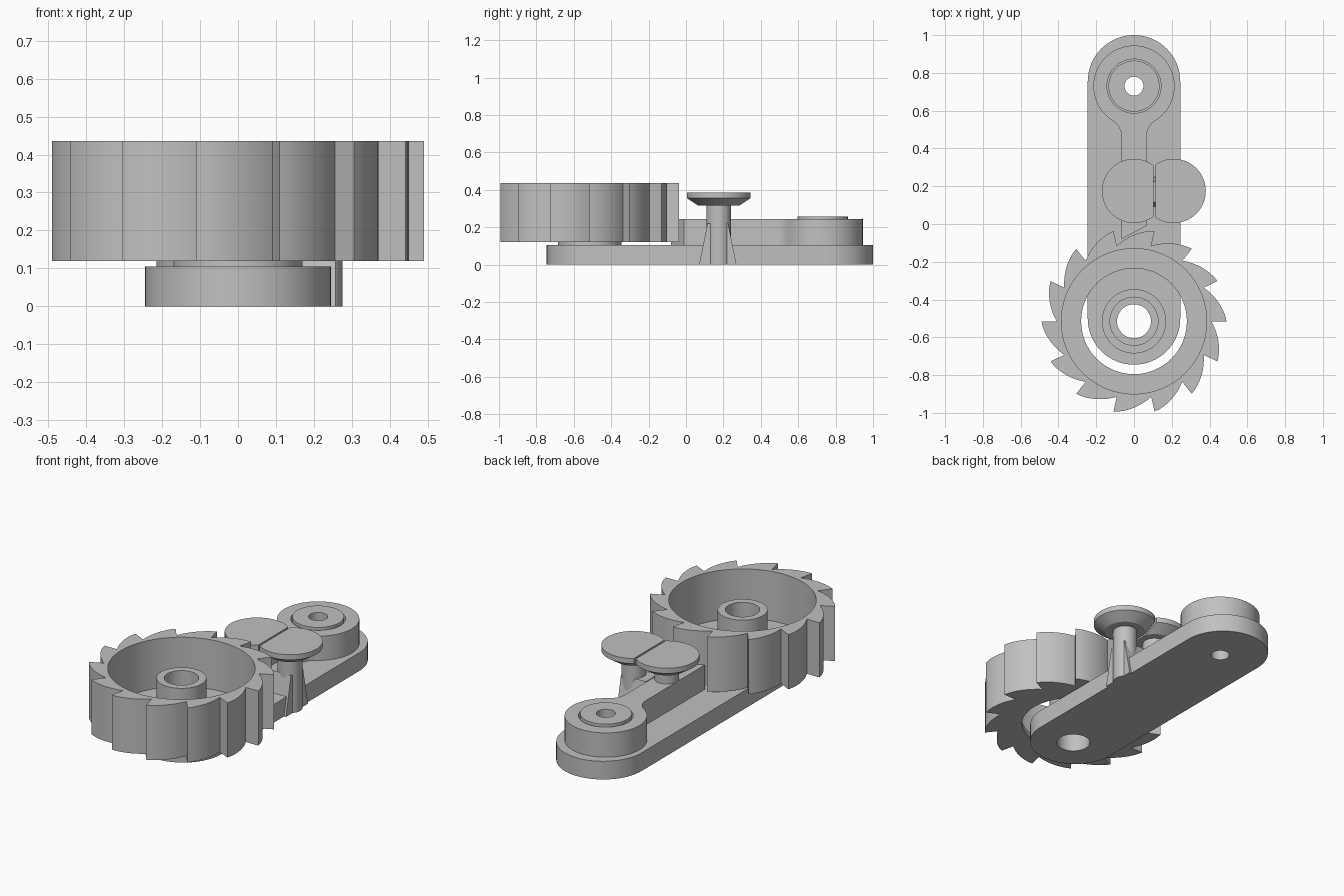
import bpy, bmesh
from math import sin, cos, tau, radians, sqrt, atan2

if "Cube" in bpy.data.objects:
    bpy.data.objects.remove(bpy.data.objects["Cube"], do_unlink=True)

GREY = (0.53, 0.53, 0.53, 1)
mat = bpy.data.materials.new("plain grey")
mat.use_nodes = True
mat.diffuse_color = GREY
mat.node_tree.nodes["Principled BSDF"].inputs["Base Color"].default_value = GREY


def arc(cx, cy, r, a0, a1, n):
    return [(cx + r * cos(a0 + (a1 - a0) * i / n), cy + r * sin(a0 + (a1 - a0) * i / n))
            for i in range(n + 1)]


def circle(cx, cy, r, n=64):
    return arc(cx, cy, r, 0, tau, n)[:-1]


def finish(bm, name, loc=(0, 0, 0)):
    bmesh.ops.remove_doubles(bm, verts=bm.verts, dist=1e-5)
    bmesh.ops.recalc_face_normals(bm, faces=bm.faces)
    me = bpy.data.meshes.new(name)
    bm.to_mesh(me)
    bm.free()
    me.materials.append(mat)
    ob = bpy.data.objects.new(name, me)
    ob.location = loc
    bpy.context.collection.objects.link(ob)
    bpy.ops.object.select_all(action='DESELECT')
    ob.select_set(True)
    bpy.context.view_layer.objects.active = ob
    bpy.ops.object.shade_smooth_by_angle(angle=radians(30))
    return ob


def plate(name, loops, z0, z1):
    """Flat plate: first loop is the outline, the others are holes."""
    bm = bmesh.new()
    edges = []
    for loop in loops:
        vs = [bm.verts.new((x, y, z0)) for x, y in loop]
        edges += [bm.edges.new((vs[i - 1], vs[i])) for i in range(len(vs))]
    bmesh.ops.triangle_fill(bm, edges=edges, use_beauty=True, use_dissolve=False)
    ext = bmesh.ops.extrude_face_region(bm, geom=bm.faces[:], use_keep_orig=True)
    top = [v for v in ext["geom"] if isinstance(v, bmesh.types.BMVert)]
    bmesh.ops.translate(bm, verts=top, vec=(0, 0, z1 - z0))
    return finish(bm, name)


def lathe(name, profile, x, y, hollow=False, cut=None, n=64):
    """Turned part; cut = (x plane, side to remove) in local space."""
    bm = bmesh.new()
    rings = [[bm.verts.new((px, py, z)) for px, py in circle(0, 0, r, n)] for r, z in profile]
    pairs = list(zip(rings, rings[1:])) + ([(rings[-1], rings[0])] if hollow else [])
    for a, b in pairs:
        for i in range(n):
            bm.faces.new((a[i - 1], a[i], b[i], b[i - 1]))
    if not hollow:
        bm.faces.new(rings[0])
        bm.faces.new(rings[-1])
    if cut:
        geom = bm.verts[:] + bm.edges[:] + bm.faces[:]
        bmesh.ops.bisect_plane(bm, geom=geom, plane_co=(cut[0], 0, 0),
                               plane_no=(cut[1], 0, 0), clear_outer=True)
        bmesh.ops.holes_fill(bm, edges=[e for e in bm.edges if e.is_boundary])
    return finish(bm, name, (x, y, 0))


WHEEL_Y, PIVOT_Y = -0.515, 0.73

# Rounded base plate with two through holes
R = 0.245
outline = arc(0, 1 - R, R, 0, tau / 2, 32) + arc(0, -0.5, R, tau / 2, tau, 32)
plate("base_plate", [outline, circle(0, WHEEL_Y, 0.09), circle(0, PIVOT_Y, 0.05)], 0, 0.105)

# Ratchet wheel: each tooth falls from tip to root, then steps out again
TEETH, STEPS = 14, 8
teeth = []
for k in range(TEETH):
    for i in range(STEPS + 1):
        t = i / STEPS
        a, r = (k + t) * tau / TEETH, 0.49 - 0.08 * t ** 1.3
        teeth.append((r * cos(a), WHEEL_Y + r * sin(a)))
plate("ratchet_wheel", [teeth, circle(0, WHEEL_Y, 0.385)], 0.12, 0.435)
lathe("wheel_floor", [(0.28, 0.12), (0.385, 0.12), (0.385, 0.15), (0.28, 0.15)],
      0, WHEEL_Y, hollow=True)

# Stepped hub tube standing on the base
lathe("wheel_hub", [(0.09, 0.105), (0.17, 0.105), (0.17, 0.12), (0.13, 0.12),
                    (0.13, 0.38), (0.09, 0.38)], 0, WHEEL_Y, hollow=True)

# Pawl: round boss blended by fillets into a narrow arm with a slanted end
BOSS, ARM, FIL = 0.215, 0.065, 0.107
fx = ARM + FIL
drop = sqrt((BOSS + FIL) ** 2 - fx ** 2)
fy, ang = PIVOT_Y - drop, atan2(drop, fx)
pawl = arc(0, PIVOT_Y, BOSS, -ang, tau / 2 + ang, 56)
pawl += arc(-fx, fy, FIL, ang, 0, 10)[1:]
pawl += [(-ARM, -0.08), (ARM, -0.01)]
pawl += arc(fx, fy, FIL, tau / 2, tau / 2 - ang, 10)[:-1]
plate("pawl", [pawl, circle(0, PIVOT_Y, 0.143)], 0.105, 0.245)
lathe("pivot_bushing", [(0.05, 0.105), (0.135, 0.105), (0.135, 0.258), (0.05, 0.258)],
      0, PIVOT_Y, hollow=True)


# Two thumb knobs, trimmed flat where they face each other
def knob(name, x, foot, cut):
    lathe(name, [(0.065, foot), (0.065, 0.315), (0.11, 0.315), (0.17, 0.355), (0.17, 0.385)],
          x, 0.175, cut=cut)


knob("pawl_knob", 0, 0.24, (0.102, 1))
knob("base_knob", 0.21, 0, (-0.097, -1))

# Tapered bracket holding the base knob to the side of the plate
bm = bmesh.new()
side = [bm.verts.new((0.1, y, z)) for y, z in
        [(0.07, 0), (0.27, 0), (0.225, 0.22), (0.115, 0.22)]]
face = bm.faces.new(side)
ext = bmesh.ops.extrude_face_region(bm, geom=[face], use_keep_orig=True)
bmesh.ops.translate(bm, verts=[v for v in ext["geom"] if isinstance(v, bmesh.types.BMVert)],
                    vec=(0.157, 0, 0))
finish(bm, "knob_bracket")
